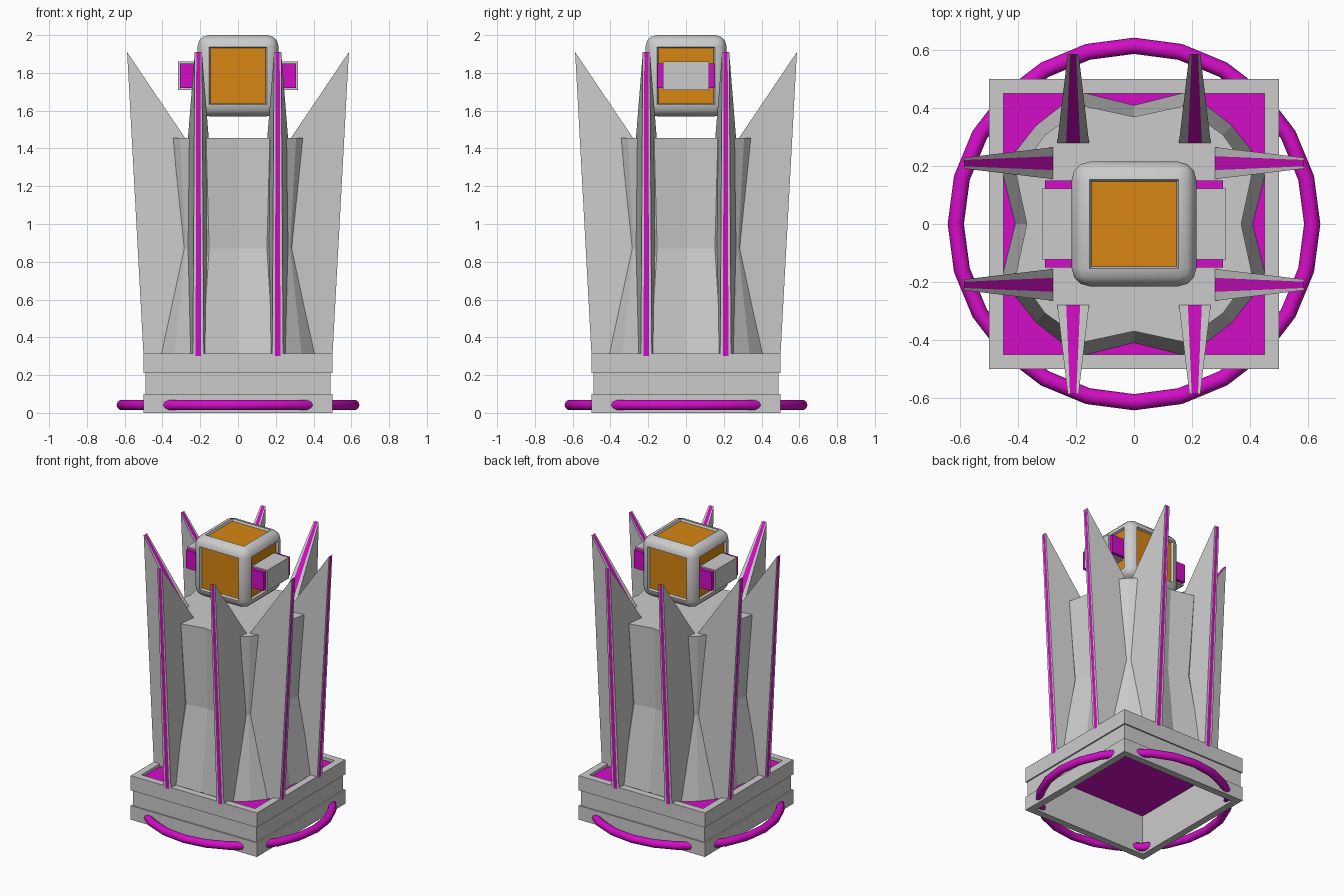
import bpy, bmesh, math
from mathutils import Matrix, Vector

if "Cube" in bpy.data.objects:
    bpy.data.objects.remove(bpy.data.objects["Cube"])


def material(name, rgb):
    m = bpy.data.materials.new(name)
    m.diffuse_color = (*rgb, 1)
    m.use_nodes = True
    m.node_tree.nodes["Principled BSDF"].inputs["Base Color"].default_value = m.diffuse_color
    return m


GREY = material("light grey", (0.6, 0.6, 0.6))
MAGENTA = material("magenta", (0.65, 0.004, 0.56))
ORANGE = material("orange", (0.68, 0.24, 0.006))


def finish(name, bm, mats):
    bmesh.ops.recalc_face_normals(bm, faces=bm.faces)
    me = bpy.data.meshes.new(name)
    bm.to_mesh(me)
    bm.free()
    for m in mats:
        me.materials.append(m)
    ob = bpy.data.objects.new(name, me)
    bpy.context.collection.objects.link(ob)
    return ob


def smooth(ob, angle):
    bpy.ops.object.select_all(action='DESELECT')
    ob.select_set(True)
    bpy.context.view_layer.objects.active = ob
    bpy.ops.object.shade_smooth_by_angle(angle=math.radians(angle))


def loft(name, rings, mats, closed=False, accent_band=None):
    """Skin a list of point rings; caps the ends unless closed."""
    bm = bmesh.new()
    vs = [[bm.verts.new(p) for p in r] for r in rings]
    n = len(vs[0])
    for i in range(len(vs) if closed else len(vs) - 1):
        a, b = vs[i], vs[(i + 1) % len(vs)]
        for j in range(n):
            f = bm.faces.new((a[j], a[(j + 1) % n], b[(j + 1) % n], b[j]))
            f.material_index = 1 if i == accent_band else 0
    if not closed:
        bm.faces.new(vs[0])
        bm.faces.new(vs[-1])
    return finish(name, bm, mats)


def box(name, lo, hi, mat):
    bm = bmesh.new()
    bmesh.ops.create_cube(bm, size=1)
    lo, hi = Vector(lo), Vector(hi)
    for v in bm.verts:
        v.co = Vector([(a + b) / 2 + c * (b - a) for a, b, c in zip(lo, hi, v.co)])
    return finish(name, bm, [mat])


# Square base frame with a groove around its outside
def square(h, z):
    return [(-h, -h, z), (h, -h, z), (h, h, z), (-h, h, z)]


profile = [(.5, 0), (.5, .1), (.49, .1), (.49, .21), (.5, .21), (.5, .315), (.45, .315), (.45, 0)]
loft("base_frame", [square(h, z) for h, z in profile], [GREY], closed=True)
box("base_floor", (-.455, -.455, .285), (.455, .455, .295), MAGENTA)

# Ring around the foot
SEG, SIDES = 24, 10
ring = []
for i in range(SEG):
    a = 2 * math.pi * i / SEG
    row = []
    for j in range(SIDES):
        b = 2 * math.pi * j / SIDES
        r = .615 + .028 * math.cos(b)
        row.append((r * math.cos(a), r * math.sin(a), .042 + .028 * math.sin(b)))
    ring.append(row)
smooth(loft("foot_ring", ring, [MAGENTA], closed=True), 40)


# Waisted column, notched on its four axes
def column_ring(z, notch, shoulder, corner):
    radii = (notch, shoulder, corner, shoulder)
    return [(radii[k % 4] * math.cos(k * math.pi / 8),
             radii[k % 4] * math.sin(k * math.pi / 8), z) for k in range(16)]


loft("column", [column_ring(.29, .41, .495, .48),
                column_ring(.87, .345, .40, .39),
                column_ring(1.455, .37, .44, .435)], [GREY])

# Eight tapered fins with a coloured core along their edges
FIN = [(.5, .3), (.587, 1.91), (.28, 1.455), (.28, .3)]


def half_grey(r):
    return .055 - (r - .28) * .118


def half_core(r):
    return .024 - (r - .28) * .043


for k in range(4):
    turn = Matrix.Rotation(k * math.pi / 2, 3, 'Z')
    for side in (-1, 1):
        layers = []
        for sign, half in ((-1, half_grey), (-1, half_core), (1, half_core), (1, half_grey)):
            layers.append([turn @ Vector((r, side * .21 + sign * half(r), z)) for r, z in FIN])
        loft(f"fin_{k}_{'left' if side < 0 else 'right'}", layers, [GREY, MAGENTA], accent_band=1)

# Rounded cube head with recessed panels
bm = bmesh.new()
bmesh.ops.create_cube(bm, size=.43)
bmesh.ops.bevel(bm, geom=bm.edges[:], offset=.062, segments=3, profile=.5, affect='EDGES')
bm.normal_update()
panels = [f for f in bm.faces if f.calc_area() > .05]
bmesh.ops.inset_individual(bm, faces=panels, thickness=.009, depth=-.015)
for f in panels:
    f.material_index = 1
bmesh.ops.translate(bm, verts=bm.verts, vec=(0, 0, 1.785))
smooth(finish("head", bm, [GREY, ORANGE]), 35)

# Side pods on the head with coloured cheeks
for s, label in ((-1, "left"), (1, "right")):
    xa, xb, xc = sorted((s * .19, s * .318)), sorted((s * .19, s * .307)), (-.15, .15)
    box(f"{label}_pod", (xa[0], -.122, 1.71), (xa[1], .122, 1.86), GREY)
    box(f"{label}_pod_cheeks", (xb[0], xc[0], 1.72), (xb[1], xc[1], 1.85), MAGENTA)
